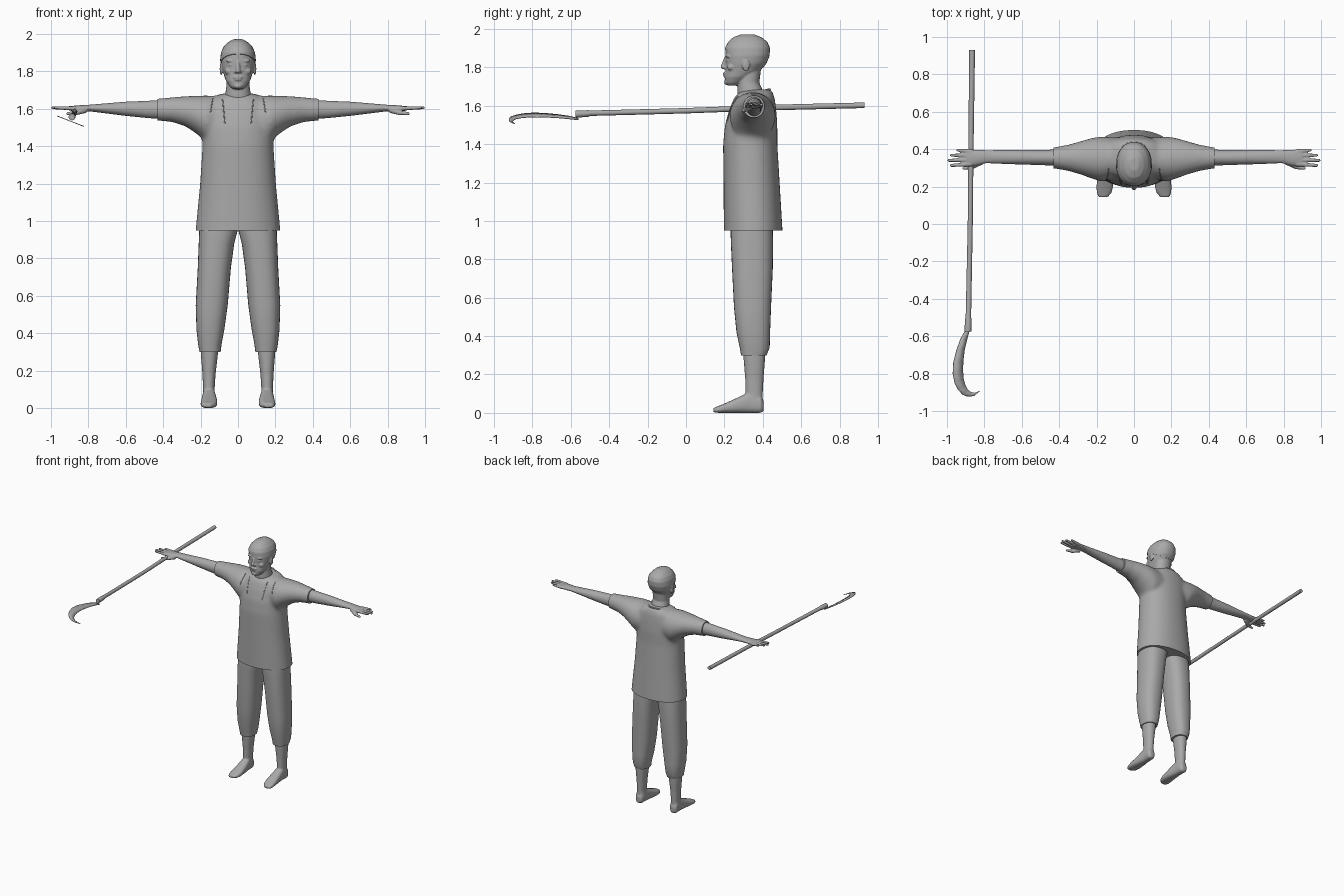
import bpy, bmesh, math
from mathutils import Vector
from mathutils.bvhtree import BVHTree

cube = bpy.data.objects.get("Cube")
if cube:
    bpy.data.objects.remove(cube)

grey = bpy.data.materials.new("plain_grey")
grey.use_nodes = True
grey.diffuse_color = (0.4, 0.4, 0.4, 1)
grey.node_tree.nodes["Principled BSDF"].inputs["Base Color"].default_value = (0.4, 0.4, 0.4, 1)


def add_object(name, data):
    ob = bpy.data.objects.new(name, data)
    bpy.context.collection.objects.link(ob)
    data.materials.clear()
    data.materials.append(grey)
    return ob


def smooth(ob, angle=50):
    bpy.ops.object.select_all(action='DESELECT')
    ob.select_set(True)
    bpy.context.view_layer.objects.active = ob
    bpy.ops.object.shade_smooth_by_angle(angle=math.radians(angle))


def loft(bm, axis, rings, sides=28, power=2.2):
    """Closed tube; each ring is (position, low, high, low, high) on the other two axes."""
    loops = []
    for t, a0, a1, b0, b1 in rings:
        loop = []
        for i in range(sides):
            ang = math.tau * i / sides
            c, s = math.cos(ang), math.sin(ang)
            u = (a0 + a1) / 2 + (a1 - a0) / 2 * math.copysign(abs(c) ** (2 / power), c)
            v = (b0 + b1) / 2 + (b1 - b0) / 2 * math.copysign(abs(s) ** (2 / power), s)
            co = [u, v]
            co.insert("xyz".index(axis), t)
            loop.append(bm.verts.new(co))
        loops.append(loop)
    for p, q in zip(loops, loops[1:]):
        for i in range(sides):
            j = (i + 1) % sides
            bm.faces.new((p[i], p[j], q[j], q[i]))
    bm.faces.new(loops[0])
    bm.faces.new(loops[-1])


def limb(bm, p, q, r0, r1):
    """Rounded tapering digit between two points."""
    p, q = Vector(p), Vector(q)
    turn = (q - p).to_track_quat('Z', 'Y').to_matrix().to_4x4()
    turn.translation = (p + q) / 2
    bmesh.ops.create_cone(bm, cap_ends=True, segments=12, radius1=r0, radius2=r1,
                          depth=(q - p).length, matrix=turn)
    ball(bm, q, (r1, r1, r1))


def ball(bm, at, size):
    made = bmesh.ops.create_uvsphere(bm, u_segments=16, v_segments=10, radius=1)["verts"]
    bmesh.ops.scale(bm, vec=size, verts=made)
    bmesh.ops.translate(bm, vec=at, verts=made)


def finish(name, bm, voxel=0, passes=4, cuts=(), pair=False):
    """Fuse the pieces into one skin, trim it by planes, and mirror it if paired."""
    bmesh.ops.recalc_face_normals(bm, faces=bm.faces)
    mesh = bpy.data.meshes.new(name)
    bm.to_mesh(mesh)
    bm.free()
    ob = add_object("left_" + name if pair else name, mesh)
    if voxel:
        mod = ob.modifiers.new("fuse", 'REMESH')
        mod.mode, mod.voxel_size = 'VOXEL', voxel
        mod = ob.modifiers.new("relax", 'SMOOTH')
        mod.factor, mod.iterations = 0.5, passes
        deps = bpy.context.evaluated_depsgraph_get()
        ob.data = bpy.data.meshes.new_from_object(ob.evaluated_get(deps))
        ob.modifiers.clear()
    bm = bmesh.new()
    bm.from_mesh(ob.data)
    for co, no in cuts:
        bmesh.ops.bisect_plane(bm, geom=bm.verts[:] + bm.edges[:] + bm.faces[:],
                               plane_co=co, plane_no=no, clear_outer=True)
        bmesh.ops.holes_fill(bm, edges=[e for e in bm.edges if e.is_boundary], sides=0)
    bm.to_mesh(ob.data)
    ob.data.materials.clear()
    ob.data.materials.append(grey)
    smooth(ob)
    if pair:
        bmesh.ops.scale(bm, vec=(-1, 1, 1), verts=bm.verts)
        bmesh.ops.reverse_faces(bm, faces=bm.faces)
        twin = bpy.data.meshes.new(name)
        bm.to_mesh(twin)
        smooth(add_object("right_" + name, twin))
    bm.free()
    return ob


def cord(name, points, radius, closed=False):
    curve = bpy.data.curves.new(name, 'CURVE')
    curve.dimensions, curve.bevel_depth, curve.bevel_resolution = '3D', radius, 2
    spline = curve.splines.new('POLY')
    spline.points.add(len(points) - 1)
    for p, co in zip(spline.points, points):
        p.co = (*co, 1)
    spline.use_cyclic_u = closed
    return add_object(name, curve)


# Shirt: body and both sleeves fused, trimmed at hem and cuffs
bm = bmesh.new()
loft(bm, "z", [(z, -w, w, y0, y1) for z, w, y0, y1 in (
    (.88, .229, .197, .505), (.95, .227, .197, .503), (1.2, .203, .195, .488),
    (1.4, .19, .193, .476), (1.5, .19, .203, .476), (1.58, .19, .225, .47),
    (1.64, .17, .25, .462), (1.675, .11, .28, .45), (1.685, .06, .34, .44))], 40)
for s in (1, -1):
    loft(bm, "x", [(s * x, *r) for x, *r in (
        (.08, .25, .46, 1.42, 1.668), (.17, .225, .468, 1.42, 1.672),
        (.22, .24, .462, 1.465, 1.67), (.28, .262, .445, 1.505, 1.668),
        (.35, .283, .425, 1.528, 1.662), (.47, .303, .403, 1.54, 1.652))], power=2)
shirt = finish("shirt", bm, .011, 14, [((0, 0, .95), (0, 0, -1)),
                                       ((.43, 0, 0), (1, 0, 0)), ((-.43, 0, 0), (-1, 0, 0))])

# Collar rim and front folds lying on the shirt
cord("collar", [(.082 * math.cos(a), .35 + .086 * math.sin(a), 1.665 + .02 * math.sin(a))
                for a in (math.tau * i / 32 for i in range(32))], .006, True)
bm = bmesh.new()
bm.from_mesh(shirt.data)
tree = BVHTree.FromBMesh(bm)
bm.free()
for side, s in (("left", 1), ("right", -1)):
    for name, x0, x1, top, low in (("inner", .082, .07, 1.65, 1.52), ("outer", .135, .147, 1.655, 1.58)):
        path = []
        for i in range(9):
            k = i / 8
            hit = tree.ray_cast(Vector((s * (x0 + (x1 - x0) * k), -1, top + (low - top) * k)), Vector((0, 1, 0)))[0]
            if hit:
                path.append(hit)
        cord(f"{side}_{name}_fold", path, .003)

# Trouser legs
bm = bmesh.new()
loft(bm, "z", [(1.02, .0, .2, .235, .45), (.95, .002, .207, .232, .452), (.88, .02, .21, .234, .454),
               (.75, .038, .215, .24, .452), (.55, .055, .226, .25, .443), (.42, .073, .222, .263, .438),
               (.34, .088, .213, .28, .436), (.30, .093, .206, .287, .42)], 32, 2.4)
finish("trouser_leg", bm, pair=True)

# Bare shins and feet
bm = bmesh.new()
loft(bm, "z", [(.36, .105, .2, .295, .415), (.28, .108, .198, .3, .412), (.18, .12, .19, .308, .404),
               (.1, .125, .187, .31, .4), (.04, .12, .19, .31, .4)])
loft(bm, "y", [(.405, .14, .175, .01, .06), (.39, .125, .19, .0, .09), (.33, .12, .19, .0, .11),
               (.27, .113, .195, .0, .08), (.21, .11, .2, .0, .053), (.17, .118, .2, .0, .036),
               (.143, .14, .19, .003, .026)], power=2.6)
finish("foot", bm, .006, 5, pair=True)

# Forearms with hands and spread fingers
bm = bmesh.new()
loft(bm, "x", [(.38, .31, .4, 1.543, 1.648), (.48, .314, .396, 1.55, 1.643), (.6, .318, .396, 1.562, 1.638),
               (.72, .322, .395, 1.577, 1.628), (.79, .325, .395, 1.586, 1.622),
               (.85, .312, .397, 1.585, 1.619), (.9, .31, .4, 1.59, 1.614)], power=2)
for x, y, base in ((.95, .395, .388), (.985, .368, .366), (.998, .34, .343), (.985, .313, .32)):
    limb(bm, (.87, base, 1.602), (x - .007, y, 1.606), .0125, .008)
limb(bm, (.815, .335, 1.595), (.865, .305, 1.578), .018, .012)
limb(bm, (.865, .305, 1.578), (.91, .298, 1.574), .012, .009)
finish("arm", bm, .0045, 3, pair=True)

# Head and neck with face features
skull = [(1.78, .075, .205, .385), (1.82, .087, .206, .417), (1.86, .092, .205, .432),
         (1.9, .087, .207, .434), (1.93, .073, .223, .421), (1.955, .048, .25, .39), (1.97, .02, .29, .35)]
bm = bmesh.new()
loft(bm, "z", [(z, -w, w, y0, y1) for z, w, y0, y1 in
               [(1.705, .028, .217, .27), (1.72, .045, .204, .3), (1.75, .065, .202, .34)] + skull])
loft(bm, "z", [(1.62, -.08, .08, .27, .43), (1.68, -.068, .068, .268, .40),
               (1.72, -.062, .062, .268, .382), (1.8, -.062, .062, .27, .392)])
limb(bm, (0, .208, 1.85), (0, .193, 1.803), .009, .013)
ball(bm, (0, .205, 1.768), (.026, .013, .006))
ball(bm, (0, .206, 1.756), (.022, .013, .006))
ball(bm, (0, .214, 1.722), (.024, .016, .014))
for s in (1, -1):
    ball(bm, (s * .012, .202, 1.798), (.009, .01, .008))
    ball(bm, (s * .035, .222, 1.856), (.03, .014, .007))
    ball(bm, (s * .035, .222, 1.834), (.016, .012, .007))
    ball(bm, (s * .05, .235, 1.80), (.022, .02, .018))
    ball(bm, (s * .09, .312, 1.813), (.008, .02, .034))
finish("head", bm, .0045, 3)

# Close-cropped hair cap trimmed along the hairline
bm = bmesh.new()
loft(bm, "z", [(z + .002, -w - .004, w + .004, y0 - .004, y1 + .004) for z, w, y0, y1 in skull])
finish("hair", bm, .006, 3, [((0, .205, 1.893), (0, -.5, -1))])

# Scythe shaft and curved blade lying in a tilted plane
bm = bmesh.new()
loft(bm, "y", [(.93, -.881, -.85, 1.588, 1.617), (.4, -.886, -.858, 1.575, 1.604),
               (0, -.889, -.862, 1.56, 1.588), (-.5, -.9, -.871, 1.547, 1.575),
               (-.51, -.904, -.868, 1.542, 1.577), (-.575, -.906, -.87, 1.538, 1.574)], 12, 2)
finish("scythe_shaft", bm)
outer = [(-.896, -.56), (-.925, -.61), (-.947, -.67), (-.965, -.74), (-.968, -.8), (-.958, -.85),
         (-.94, -.886), (-.915, -.913), (-.888, -.923), (-.856, -.92), (-.823, -.893)]
inner = [(-.876, -.56), (-.89, -.61), (-.904, -.668), (-.912, -.73), (-.914, -.78), (-.911, -.825),
         (-.902, -.86), (-.889, -.885), (-.872, -.898), (-.85, -.903), (-.824, -.892)]
bm = bmesh.new()
rows = [[bm.verts.new((x, y, 1.565 - .39 * (x + .97))) for x, y in edge] for edge in (outer, inner)]
for i in range(len(outer) - 1):
    bm.faces.new((rows[0][i], rows[0][i + 1], rows[1][i + 1], rows[1][i]))
blade = finish("scythe_blade", bm)
blade.modifiers.new("thickness", 'SOLIDIFY').thickness = .004
